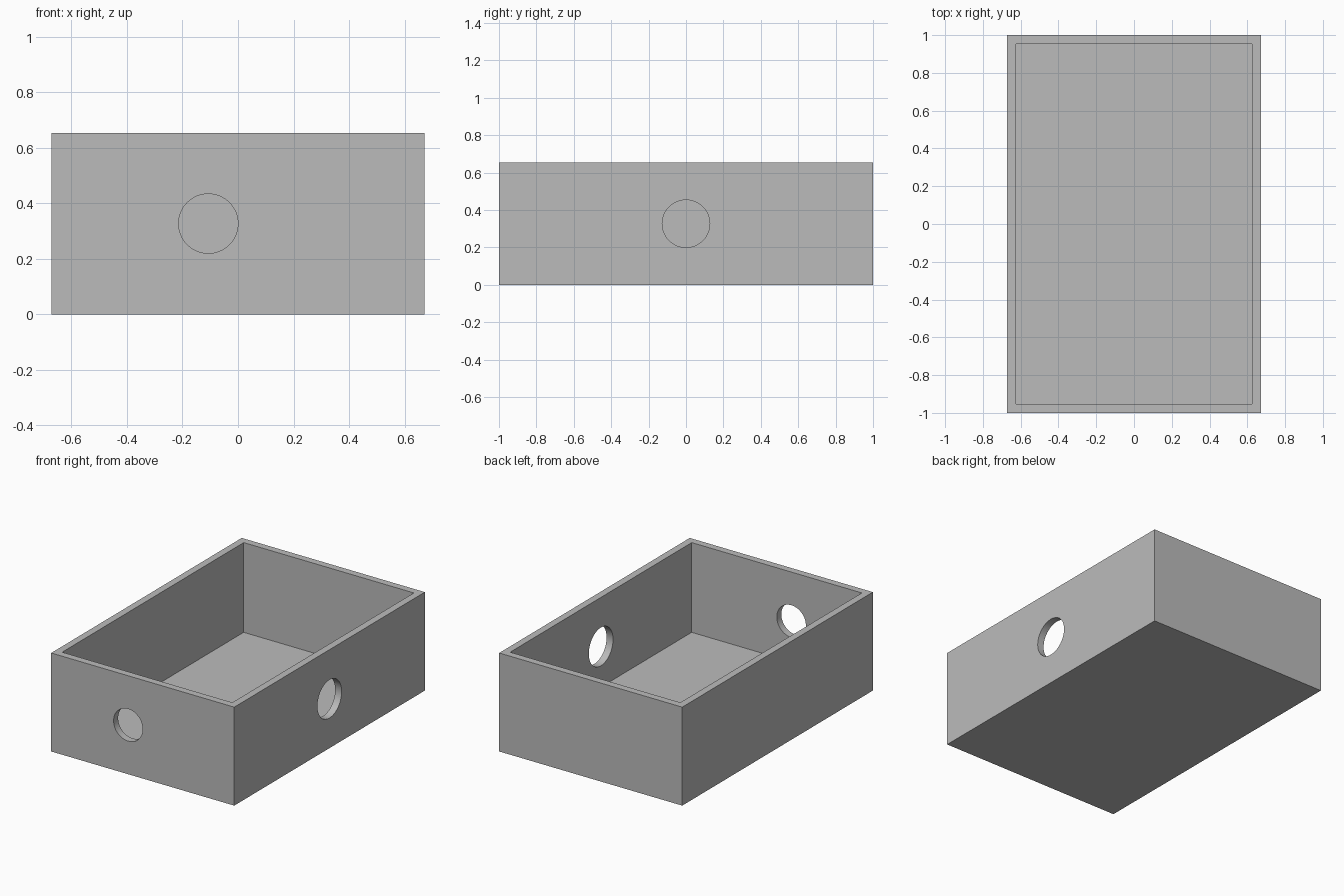
import bpy
from math import pi

cube = bpy.data.objects.get("Cube")
if cube:
    bpy.data.objects.remove(cube, do_unlink=True)

WIDTH, LENGTH, HEIGHT = 1.345, 2.0, 0.654
WALL, FLOOR = 0.0475, 0.058

grey = bpy.data.materials.new("plain grey")
grey.use_nodes = True
colour = (0.5, 0.5, 0.5, 1)
grey.diffuse_color = colour
grey.node_tree.nodes["Principled BSDF"].inputs["Base Color"].default_value = colour


def block(name, size, bottom):
    bpy.ops.mesh.primitive_cube_add(size=1, location=(0, 0, bottom + size[2] / 2))
    obj = bpy.context.object
    obj.name = name
    obj.scale = size
    bpy.ops.object.transform_apply(location=True, rotation=False, scale=True)
    obj.data.materials.append(grey)
    return obj


def drill(name, radius, location, rotation):
    bpy.ops.mesh.primitive_cylinder_add(vertices=64, radius=radius, depth=0.3,
                                        location=location, rotation=rotation)
    obj = bpy.context.object
    obj.name = name
    obj.data.materials.append(grey)
    return obj


# Open tray body
tray = block("open_tray", (WIDTH, LENGTH, HEIGHT), 0)

# Cutters: inner cavity, front hole and side hole
cutters = [
    block("cavity_cutter", (WIDTH - 2 * WALL, LENGTH - 2 * WALL, HEIGHT), FLOOR),
    drill("front_hole_cutter", 0.107, (-0.107, -LENGTH / 2, HEIGHT / 2), (pi / 2, 0, 0)),
    drill("side_hole_cutter", 0.127, (WIDTH / 2, 0, HEIGHT / 2), (0, pi / 2, 0)),
]
for cutter in cutters:
    cutter.hide_render = True
    cut = tray.modifiers.new(cutter.name, "BOOLEAN")
    cut.operation = "DIFFERENCE"
    cut.solver = "EXACT"
    cut.object = cutter

# Apply the cuts, then remove the cutters
bpy.ops.object.select_all(action="DESELECT")
tray.select_set(True)
bpy.context.view_layer.objects.active = tray
for cutter in cutters:
    bpy.ops.object.modifier_apply(modifier=cutter.name)
    bpy.data.objects.remove(cutter, do_unlink=True)

# Smooth hole walls with crisp edges
bpy.ops.object.shade_smooth_by_angle(angle=pi / 6)
